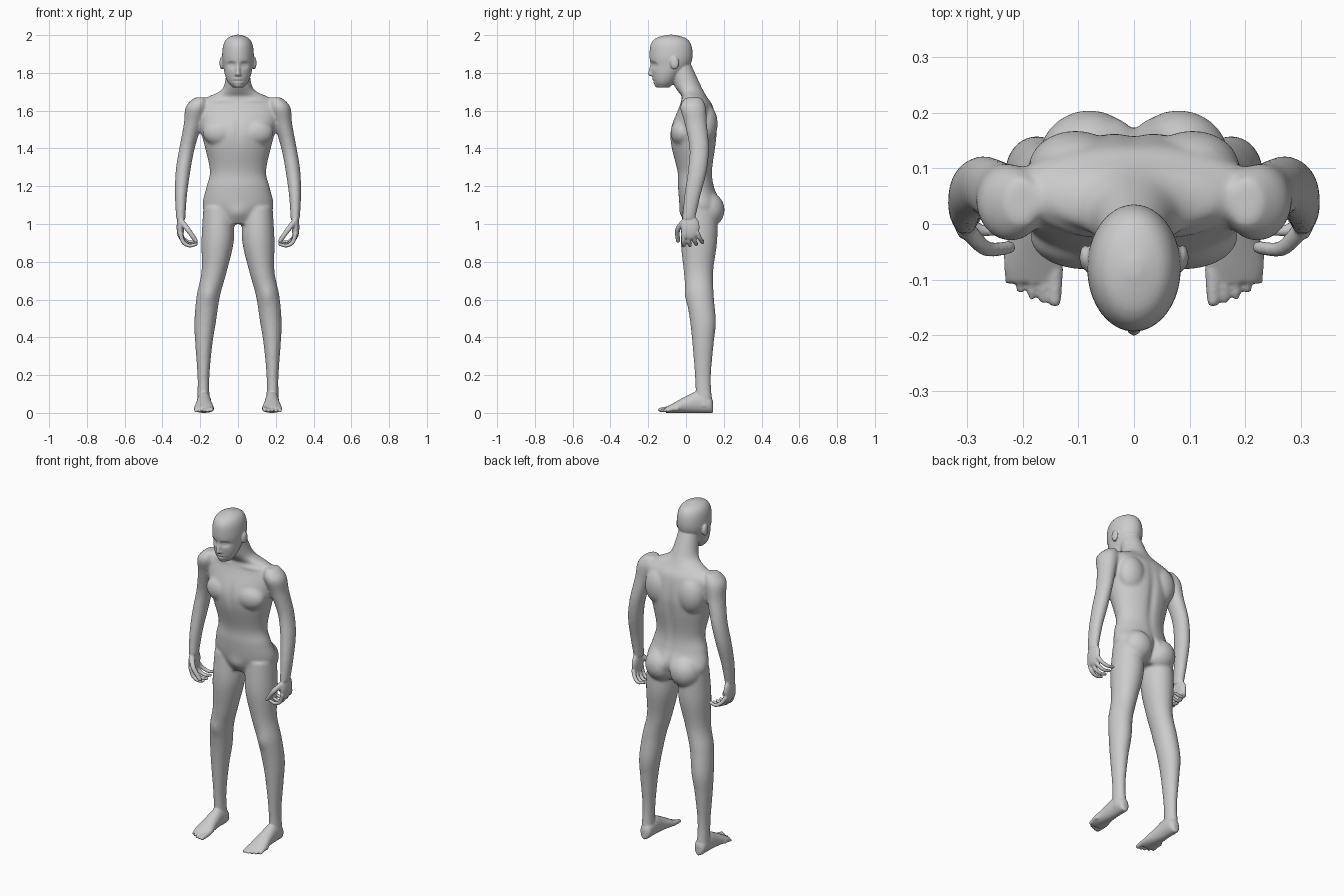
import bpy, bmesh, math
from mathutils import Matrix, Vector

if "Cube" in bpy.data.objects:
    bpy.data.objects.remove(bpy.data.objects["Cube"])


def spline(rows, steps=7):
    """Smooth in-between rows (Hermite with averaged tangents)."""
    rows = [Vector(r) for r in rows]
    last = len(rows) - 1
    tan = [(rows[min(i + 1, last)] - rows[max(i - 1, 0)]) / 2 for i in range(last + 1)]
    out = []
    for i in range(last):
        for k in range(steps):
            t = k / steps
            e = t * t * (3 - 2 * t)
            out.append(rows[i].lerp(rows[i + 1], e)
                       + tan[i] * t * (1 - t) ** 2 - tan[i + 1] * t * t * (1 - t))
    return out + [rows[-1]]


def loft(bm, rows, section, n=40):
    """Closed tube; section(row) gives centre and two radius vectors."""
    rings = []
    for row in spline(rows):
        c, u, v = (Vector(p) for p in section(row))
        angles = [2 * math.pi * i / n for i in range(n)]
        rings.append([bm.verts.new(c + u * math.cos(a) + v * math.sin(a)) for a in angles])
    for r, q in zip(rings, rings[1:]):
        for i in range(n):
            bm.faces.new((r[i - 1], r[i], q[i], q[i - 1]))
    bm.faces.new(rings[0])
    bm.faces.new(rings[-1])


def centred(row):
    z, y, rx, ry = row
    return (0, y, z), (rx, 0, 0), (0, ry, 0)


def limb(side):
    def section(row):
        x, y, z, rx, ry = (*row[:3], *row[3:][:1], row_ry(row))
        return (side * x, y, z), (rx, 0, 0), (0, ry, 0)
    return section


def row_ry(row):
    # limbs are a little deeper than wide
    return row[3] + .011


def sole(side):
    def section(row):
        y, rx, top = row
        return (side * .18, y, top / 2), (rx, 0, 0), (0, 0, top / 2)
    return section


def ball(bm, loc, size, side=1, sub=3):
    m = Matrix.Translation((side * loc[0], loc[1], loc[2])) @ Matrix.Diagonal((*size, 1))
    bmesh.ops.create_icosphere(bm, subdivisions=sub, radius=1, matrix=m)


def chain(bm, pts, r, side=1):
    """Soft rod of overlapping balls, slightly tapered."""
    path = spline(pts)
    for i, p in enumerate(path):
        k = r * (1 - .3 * i / len(path))
        ball(bm, p, (k, k, k), side, 2)


def fuse(bm, name, voxel, smooth):
    """Weld overlapping volumes into one smooth skin."""
    bmesh.ops.recalc_face_normals(bm, faces=bm.faces)
    me = bpy.data.meshes.new(name)
    bm.to_mesh(me)
    bm.free()
    raw = bpy.data.objects.new(name, me)
    bpy.context.collection.objects.link(raw)
    mod = raw.modifiers.new("skin", 'REMESH')
    mod.mode, mod.voxel_size = 'VOXEL', voxel
    raw.modifiers.new("soften", 'SMOOTH').iterations = smooth
    dg = bpy.context.evaluated_depsgraph_get()
    out = bpy.data.meshes.new_from_object(raw.evaluated_get(dg))
    bpy.data.objects.remove(raw)
    return out


# torso and neck: z, y, half width, half depth
bm = bmesh.new()
loft(bm, [(1.0, .07, .13, .065), (1.09, .08, .187, .11), (1.19, .055, .169, .097),
          (1.28, .048, .149, .093), (1.42, .04, .179, .12), (1.51, .042, .203, .122),
          (1.62, .054, .225, .09), (1.67, .046, .165, .067), (1.7, .027, .1, .068),
          (1.74, .005, .072, .07), (1.85, -.035, .056, .06)], centred)

for s in (1, -1):
    # leg: x, y, z, half width
    loft(bm, [(.105, .073, 1.09, .078), (.107, .069, .92, .086), (.126, .066, .75, .067),
              (.157, .074, .62, .062), (.174, .09, .48, .057), (.181, .09, .36, .045),
              (.183, .09, .18, .031), (.183, .097, .03, .035)], limb(s))
    # arm
    loft(bm, [(.2, .04, 1.67, .03), (.22, .037, 1.62, .057), (.239, .052, 1.53, .048),
              (.27, .07, 1.4, .041), (.291, .06, 1.28, .039), (.302, .034, 1.15, .032),
              (.303, .013, 1.02, .024)], limb(s))
    # buttock, chest muscle, shoulder blade
    ball(bm, (.08, .115, 1.075), (.092, .09, .095), s)
    ball(bm, (.09, -.02, 1.485), (.098, .062, .075), s)
    ball(bm, (.105, .1, 1.53), (.085, .068, .11), s)
body = fuse(bm, "body", .008, 6)

bm = bmesh.new()
bm.from_mesh(body)

# head, nose, chin
loft(bm, [(2.002, -.08, .012, .015), (1.985, -.08, .055, .077), (1.95, -.08, .077, .107),
          (1.89, -.079, .084, .114), (1.84, -.083, .079, .104), (1.79, -.103, .069, .076),
          (1.75, -.114, .053, .055), (1.722, -.12, .028, .03)], centred)
chain(bm, [(0, -.189, 1.795), (0, -.18, 1.86)], .0125)
ball(bm, (0, -.148, 1.738), (.024, .018, .017))

for s in (1, -1):
    # ear, brow, nostril
    ball(bm, (.087, -.06, 1.852), (.011, .023, .034), s)
    chain(bm, [(.012, -.181, 1.863), (.035, -.173, 1.866), (.058, -.149, 1.858)], .01, s)
    ball(bm, (.011, -.18, 1.791), (.008, .008, .008), s)
    # palm and thumb
    ball(bm, (.305, .022, .983), (.02, .05, .066), s)
    chain(bm, [(.298, -.012, 1.01), (.265, -.044, .97), (.224, -.042, .912)], .017, s)
    # fingers fan out and curl inward
    for i in range(4):
        root, tip, low = .025 * i - .014, .033 * i - .012, .885 + .002 * i * i
        chain(bm, [(.305, root, .95), (.29, (root + tip) / 2, low + .02),
                   (.258, tip, low), (.222, tip, low + .008)], .013, s)
    # foot: y, half width, height
    loft(bm, [(.144, .014, .06), (.125, .033, .09), (.06, .037, .112), (0, .042, .088),
              (-.07, .053, .05), (-.105, .047, .03)], sole(s))
    # toes
    for i in range(5):
        x, y, r = .142 + .0205 * i, .0023 * i * i - .138, .011 if i else .016
        chain(bm, [(x, y + .055, .022), (x, y + .025, .019), (x, y, r)], r, s)

skin = fuse(bm, "figure", .005, 3)

# sculpted detail: x, y, z, spread x, spread z, push along y (mirrored off centre)
sculpt = [
    (.034, -.175, 1.842, .015, .011, .016),   # eye socket
    (.034, -.168, 1.841, .009, .006, -.006),  # eyeball
    (0, -.17, 1.757, .02, .004, .007),        # mouth line
    (0, -.17, 1.758, .016, .012, -.006),      # lips
    (0, .165, 1.38, .018, .13, -.01),         # spine
    (0, .18, 1.07, .012, .045, -.02),         # buttock cleft
    (0, -.08, 1.49, .014, .05, .006),         # breastbone
    (0, -.03, 1.05, .035, .03, -.014),        # groin
    (.1, -.01, 1.655, .05, .01, -.006),       # collarbone
    (.157, .005, .62, .025, .03, -.007),      # kneecap
]
coords = [v.co.copy() for v in skin.vertices]
for x, y, z, rx, rz, push in sculpt:
    for cx in {x, -x}:
        for p in coords:
            if abs(p.z - z) < 3 * rz and abs(p.y - y) < .1:
                q = ((p.z - z) / rz) ** 2 + ((p.x - cx) / rx) ** 2 + ((p.y - y) / .035) ** 2
                p.y += push * math.exp(-q / 2)

# settle the soles on the ground
ground = min(p.z for p in coords)
for v, p in zip(skin.vertices, coords):
    v.co = (p.x, p.y, p.z - ground)
for f in skin.polygons:
    f.use_smooth = True
skin.name = "human_figure"
figure = bpy.data.objects.new("human_figure", skin)
bpy.context.collection.objects.link(figure)
